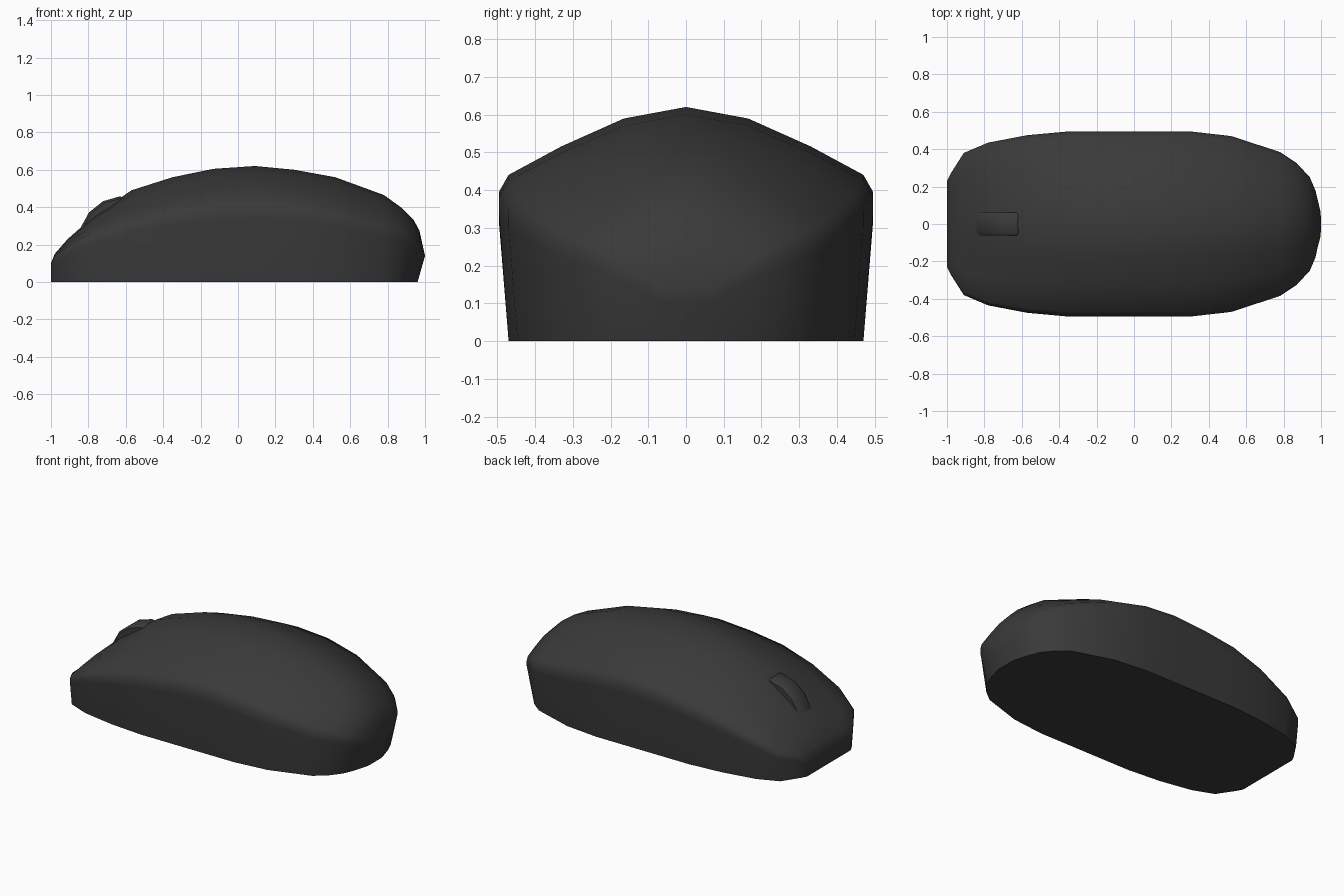
import bpy, bmesh, math

if "Cube" in bpy.data.objects:
    bpy.data.objects.remove(bpy.data.objects["Cube"])

mat = bpy.data.materials.new("charcoal plastic")
mat.diffuse_color = (0.042, 0.042, 0.042, 1)
mat.use_nodes = True
mat.node_tree.nodes["Principled BSDF"].inputs["Base Color"].default_value = mat.diffuse_color


def loft(name, rings, angle):
    """Join a row of equal-length closed rings and cap both ends."""
    bm = bmesh.new()
    loops = [[bm.verts.new(p) for p in ring] for ring in rings]
    n = len(loops[0])
    for a, b in zip(loops, loops[1:]):
        for i in range(n):
            j = (i + 1) % n
            bm.faces.new((a[i], a[j], b[j], b[i]))
    bm.faces.new(loops[0])
    bm.faces.new(loops[-1])
    bmesh.ops.recalc_face_normals(bm, faces=bm.faces[:])
    mesh = bpy.data.meshes.new(name)
    bm.to_mesh(mesh)
    bm.free()
    mesh.materials.append(mat)
    ob = bpy.data.objects.new(name, mesh)
    bpy.context.collection.objects.link(ob)
    bpy.context.view_layer.objects.active = ob
    ob.select_set(True)
    bpy.ops.object.shade_smooth_by_angle(angle=math.radians(angle))
    ob.select_set(False)
    return ob


# Mouse shell: stations of x, half width, shoulder height, spine height
STATIONS = [
    (-1.00, .23, .095, .10), (-.98, .27, .14, .15), (-.91, .38, .19, .23),
    (-.78, .435, .265, .345), (-.57, .475, .34, .49), (-.35, .495, .395, .56),
    (-.13, .495, .425, .605), (.09, .495, .44, .62), (.30, .495, .425, .60),
    (.52, .47, .385, .56), (.78, .385, .315, .465), (.87, .325, .285, .40),
    (.94, .25, .25, .33), (.97, .18, .21, .275), (1.0, .07, .13, .14)]


def shell_ring(x, w, s, t):
    inset = .025 * w / .495
    half = [(w - inset, 0), (w, .78 * s), (w, .9 * s), (.95 * w, s),
            (.667 * w, s + .42 * (t - s)), (.333 * w, s + .83 * (t - s))]
    ring = half + [(0, t)] + [(-y, z) for y, z in reversed(half)]
    # the tail tucks under towards the base
    tuck = .04 * min(1, max(0, (x - .75) / .2))
    return [(x - tuck * max(0, 1 - z / .14), y, z) for y, z in ring]


loft("mouse_shell", [shell_ring(*st) for st in STATIONS], 50)


# Scroll wheel: crowned upper arc of a wheel sunk into the shell
def wheel_ring(y, r):
    arc = [math.radians(95 + 22.5 * k) for k in range(-1, 4)]
    pts = [(-.61 + r * math.cos(a), y, .215 + r * math.sin(a)) for a in arc]
    return [(min(x, -.61), py, z) for x, py, z in pts] + [(-.61, y, .25)]


loft("scroll_wheel", [wheel_ring(y, r) for y, r in
                      [(-.062, .232), (-.045, .244), (.045, .244), (.062, .232)]], 40)
